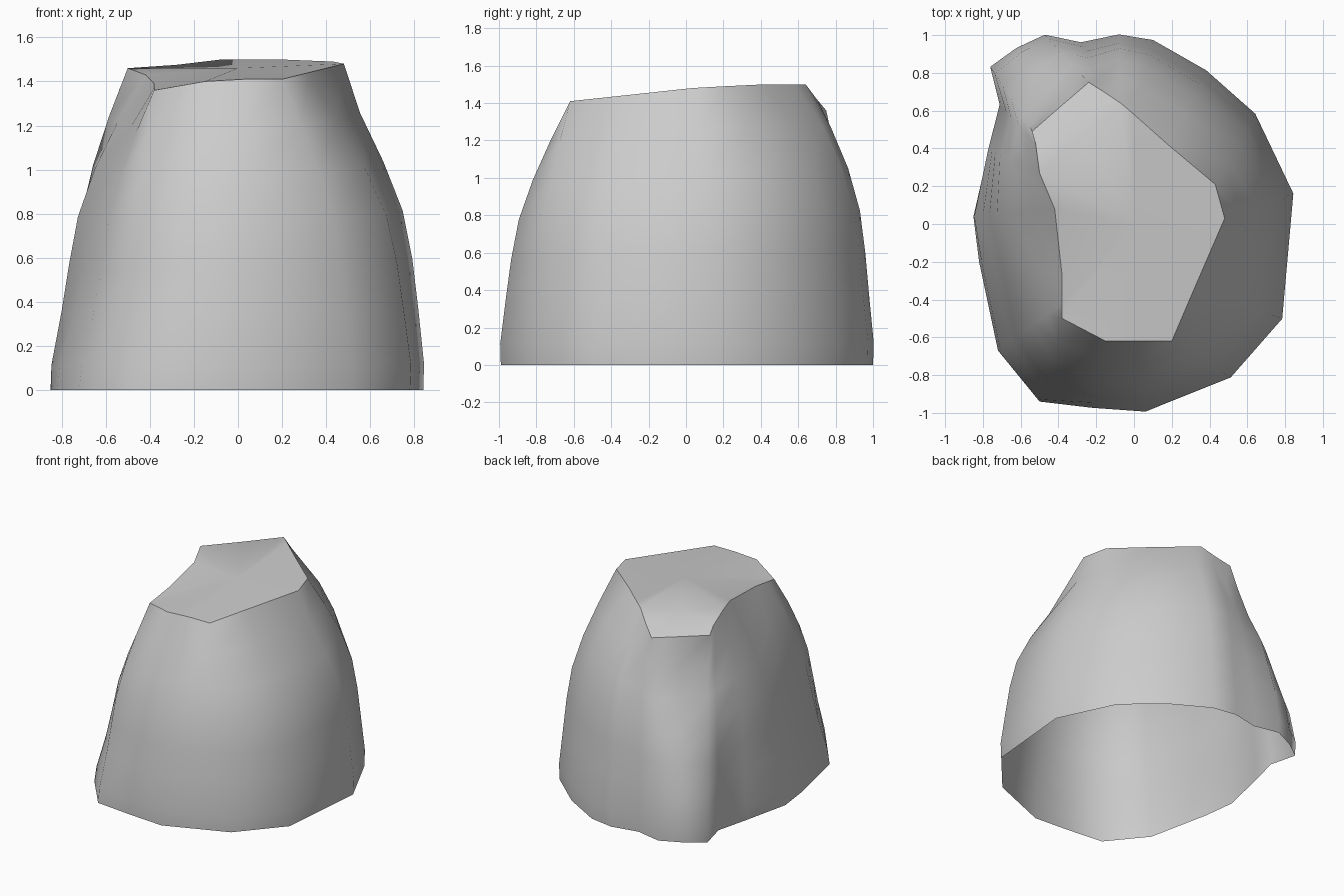
import bpy, bmesh, math
from mathutils import Vector

if "Cube" in bpy.data.objects:
    bpy.data.objects.remove(bpy.data.objects["Cube"])

# Each column runs up the wall: foot x, y, rim x, y, z, and extra inward hollow (+) or bulge (-)
columns = [
    (-.50, -.94, -.38, -.50, 1.36, .14), (-.22, -.97, -.15, -.62, 1.40, .05),
    (.06, -.99, .03, -.62, 1.41, .06), (.51, -.81, .20, -.62, 1.41, .06),
    (.78, -.50, .32, -.34, 1.44, .06), (.84, .16, .48, .03, 1.48, .13),
    (.64, .58, .43, .21, 1.49, .02), (.38, .81, .18, .42, 1.50, -.09),
    (.10, .97, .00, .58, 1.50, -.06), (-.08, 1.0, -.07, .64, 1.50, -.04),
    (-.28, .96, -.16, .70, 1.42, .12), (-.47, 1.0, -.24, .75, 1.36, .10),
    (-.62, .93, -.38, .63, 1.36, .10), (-.76, .83, -.54, .49, 1.36, .20),
    (-.71, .63, -.52, .42, 1.40, .12), (-.77, .39, -.50, .27, 1.46, .02),
    (-.85, .04, -.42, .08, 1.43, .08), (-.82, -.20, -.38, -.28, 1.39, .16),
    (-.72, -.67, -.38, -.42, 1.37, .18)]
# Height fraction and how far the wall has moved from foot to rim
profile = [(0, 0), (.08, -.01), (.25, .06), (.4, .12), (.55, .21),
           (.7, .40), (.85, .67), (1, 1)]


def hollow_height(i):
    """Power that moves a column's hollow or bulge up the wall."""
    if i >= 16 or i == 0:
        return 1
    return 3.5 if 4 <= i <= 9 else 2


bm = bmesh.new()
n = len(columns)

# Wall rings
rings = []
for t, f in profile:
    ring = []
    for i, (fx, fy, rx, ry, rz, hollow) in enumerate(columns):
        k = f + hollow * math.sin(math.pi * t ** hollow_height(i))
        ring.append(bm.verts.new((fx + (rx - fx) * k, fy + (ry - fy) * k, rz * t)))
    rings.append(ring)

# Back left corner: steep wall under the rim, ending in a low ledge
inward = Vector((.05, -.06, 0))
for c, w in ((11, .5), (12, 1), (13, .8)):
    for r, s in ((3, .4), (4, .6), (5, 1.1), (6, .7)):
        rings[r][c].co += inward * w * s

for low, high in zip(rings, rings[1:]):
    for i in range(n):
        j = (i + 1) % n
        bm.faces.new((low[i], low[j], high[j], high[i]))

# Sloping top, with a chamfer at the back left; the foot stays open
rim = rings[-1]
peak = bm.verts.new((-.28, .47, 1.475))
middle = bm.verts.new((.0, .0, 1.46))


def fan(hub, edge):
    for a, b in zip(edge, edge[1:]):
        bm.faces.new((hub, a, b))


fan(peak, rim[9:16])
fan(middle, rim[15:] + rim[:10] + [peak, rim[15]])

# Smooth everywhere but along the rim
bmesh.ops.recalc_face_normals(bm, faces=bm.faces)
for face in bm.faces:
    face.smooth = True
for a, b in zip(rim, rim[1:] + rim[:1]):
    bm.edges.get((a, b)).smooth = False

mesh = bpy.data.meshes.new("rock")
bm.to_mesh(mesh)
bm.free()
rock = bpy.data.objects.new("rock", mesh)
bpy.context.collection.objects.link(rock)
